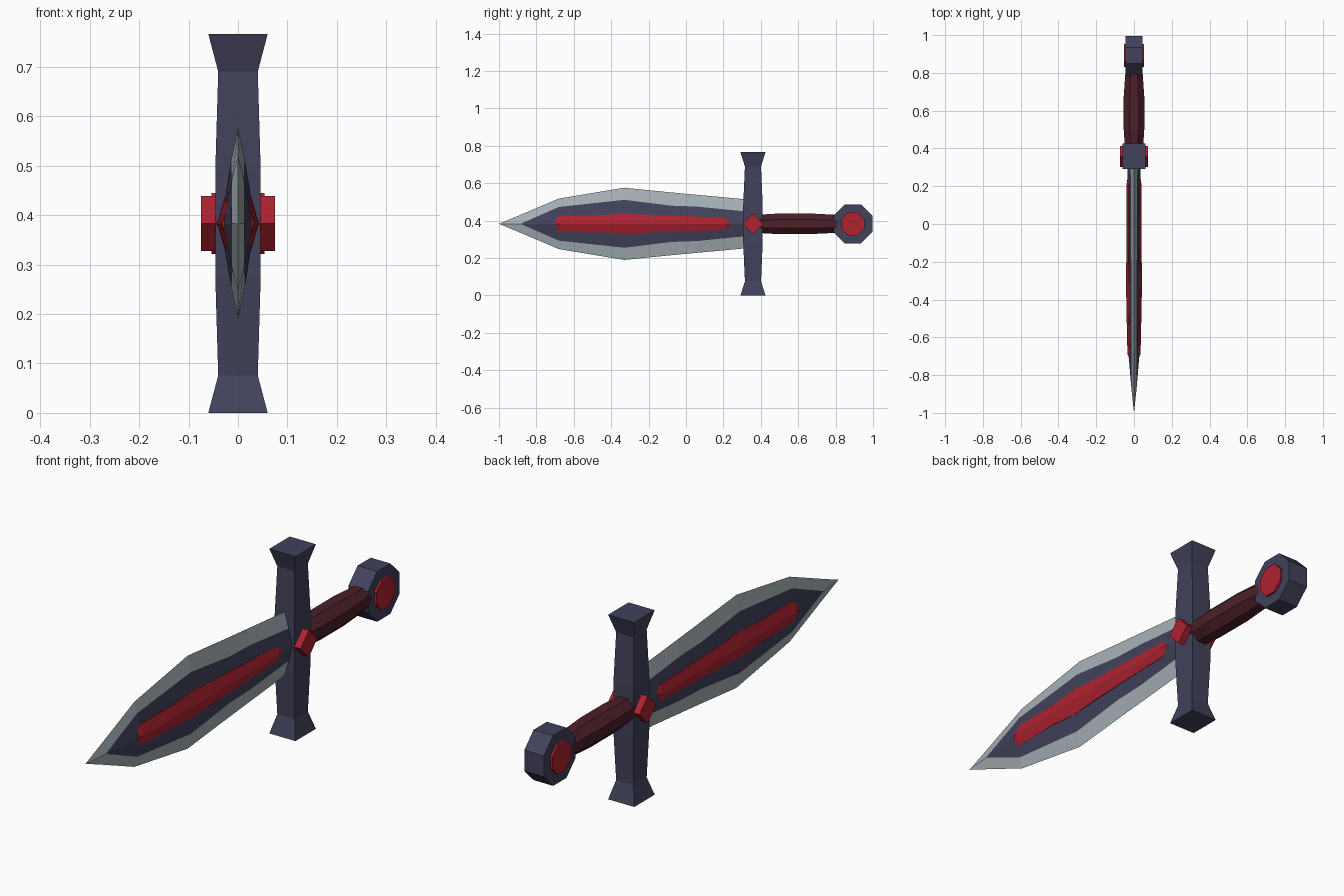
import bpy, bmesh, math
from mathutils import Vector

if "Cube" in bpy.data.objects:
    bpy.data.objects.remove(bpy.data.objects["Cube"], do_unlink=True)

MID = 0.383  # height of the sword's long axis


def material(name, rgb):
    m = bpy.data.materials.new(name)
    m.use_nodes = True
    m.diffuse_color = (*rgb, 1)
    bsdf = next(n for n in m.node_tree.nodes if n.type == 'BSDF_PRINCIPLED')
    bsdf.inputs["Base Color"].default_value = (*rgb, 1)
    return m


steel = material("pale steel", (0.38, 0.44, 0.47))
dark = material("dark indigo metal", (0.054, 0.054, 0.105))
red = material("crimson", (0.42, 0.016, 0.03))
leather = material("maroon leather", (0.072, 0.014, 0.022))


def loft(name, rings, mats, band_rule=None):
    """Join equal-length rings into a closed solid; band_rule picks a slot per strip."""
    bm = bmesh.new()
    loops = [[bm.verts.new(Vector(p) + Vector((0, 0, MID))) for p in r] for r in rings]
    n = len(loops[0])
    for s, (a, b) in enumerate(zip(loops, loops[1:])):
        for i in range(n):
            j = (i + 1) % n
            f = bm.faces.new((a[i], a[j], b[j], b[i]))
            if band_rule:
                f.material_index = band_rule(s, i)
    bm.faces.new(loops[0])
    bm.faces.new(loops[-1])
    bmesh.ops.remove_doubles(bm, verts=bm.verts, dist=0.0002)
    bmesh.ops.recalc_face_normals(bm, faces=bm.faces)
    me = bpy.data.meshes.new(name)
    bm.to_mesh(me)
    bm.free()
    for m in mats:
        me.materials.append(m)
    ob = bpy.data.objects.new(name, me)
    bpy.context.collection.objects.link(ob)
    return ob


def polygon_ring(sides, axis, at, ru, rv, centre=0.0, turn=0.5):
    """Regular ring across x (axis 0) or y (axis 1)."""
    ring = []
    for k in range(sides):
        a = 2 * math.pi * (k + turn) / sides
        u, v = ru * math.cos(a), rv * math.sin(a)
        ring.append((at, centre + u, v) if axis == 0 else (u, at, v))
    return ring


# Blade: diamond section with a bevelled steel edge and a dark core
# (y, edge height, core height, core offset, ridge offset)
blade = [(-1.0, 0, 0, 0, 0),
         (-0.88, 0.05, 0.002, 0.012, 0.013),
         (-0.68, 0.135, 0.09, 0.012, 0.03),
         (-0.33, 0.193, 0.128, 0.014, 0.034),
         (-0.08, 0.168, 0.097, 0.015, 0.035),
         (0.06, 0.155, 0.092, 0.015, 0.035),
         (0.33, 0.13, 0.065, 0.018, 0.035)]


def blade_ring(y, edge, core, cx, rx):
    half = [(0, y, edge), (cx, y, core), (rx, y, 0), (cx, y, -core)]
    return half + [(-p[0], y, -p[2]) for p in half]


loft("blade", [blade_ring(*b) for b in blade], [steel, dark],
     lambda s, i: 1 if s > 0 and i % 4 in (1, 2) else 0)

# Raised red inlay down each side of the blade
# (y, half height, edge offset, ridge offset)
inlay = [(-0.695, 0.033, 0.02, 0.033),
         (-0.675, 0.044, 0.022, 0.035),
         (-0.45, 0.046, 0.027, 0.04),
         (-0.33, 0.056, 0.026, 0.042),
         (-0.2, 0.047, 0.028, 0.041),
         (0.21, 0.033, 0.028, 0.039),
         (0.235, 0.026, 0.026, 0.037)]
for side, label in ((1, "left"), (-1, "right")):
    loft(label + "_blade_inlay",
         [[(0.005 * side, y, h), (e * side, y, h), (r * side, y, 0),
           (e * side, y, -h), (0.005 * side, y, -h)] for y, h, e, r in inlay], [red])

# Crossguard: tapered bar with flared ends, mirrored about the axis
half_guard = [(0.105, 0.046, 0.052), (0.307, 0.04, 0.043), (0.383, 0.06, 0.067)]
stations = [(-z, x, y) for z, x, y in reversed(half_guard)] + half_guard
GY = 0.358
loft("crossguard", [[(x, GY + y, z), (-x, GY + y, z), (-x, GY - y, z), (x, GY - y, z)]
                    for z, x, y in stations], [dark])

# Diamond gem through the guard
loft("guard_gem", [polygon_ring(4, 0, x, 0.055, 0.056, GY, 0) for x in (-0.075, 0.075)], [red])

# Grip: eight-sided, swelling in the middle
grip = [(0.39, 0.051, 0.053), (0.5, 0.059, 0.06), (0.66, 0.06, 0.06), (0.82, 0.048, 0.051)]
loft("grip", [polygon_ring(8, 1, y, rx, rz) for y, rx, rz in grip], [leather])

# Pommel: octagonal disc with a red octagonal inset on both sides
PY = 0.892
loft("pommel", [polygon_ring(8, 0, x, 0.113, 0.113, PY) for x in (-0.045, 0.045)], [dark])
loft("pommel_gem", [polygon_ring(8, 0, x, 0.067, 0.067, PY) for x in (-0.054, 0.054)], [red])
